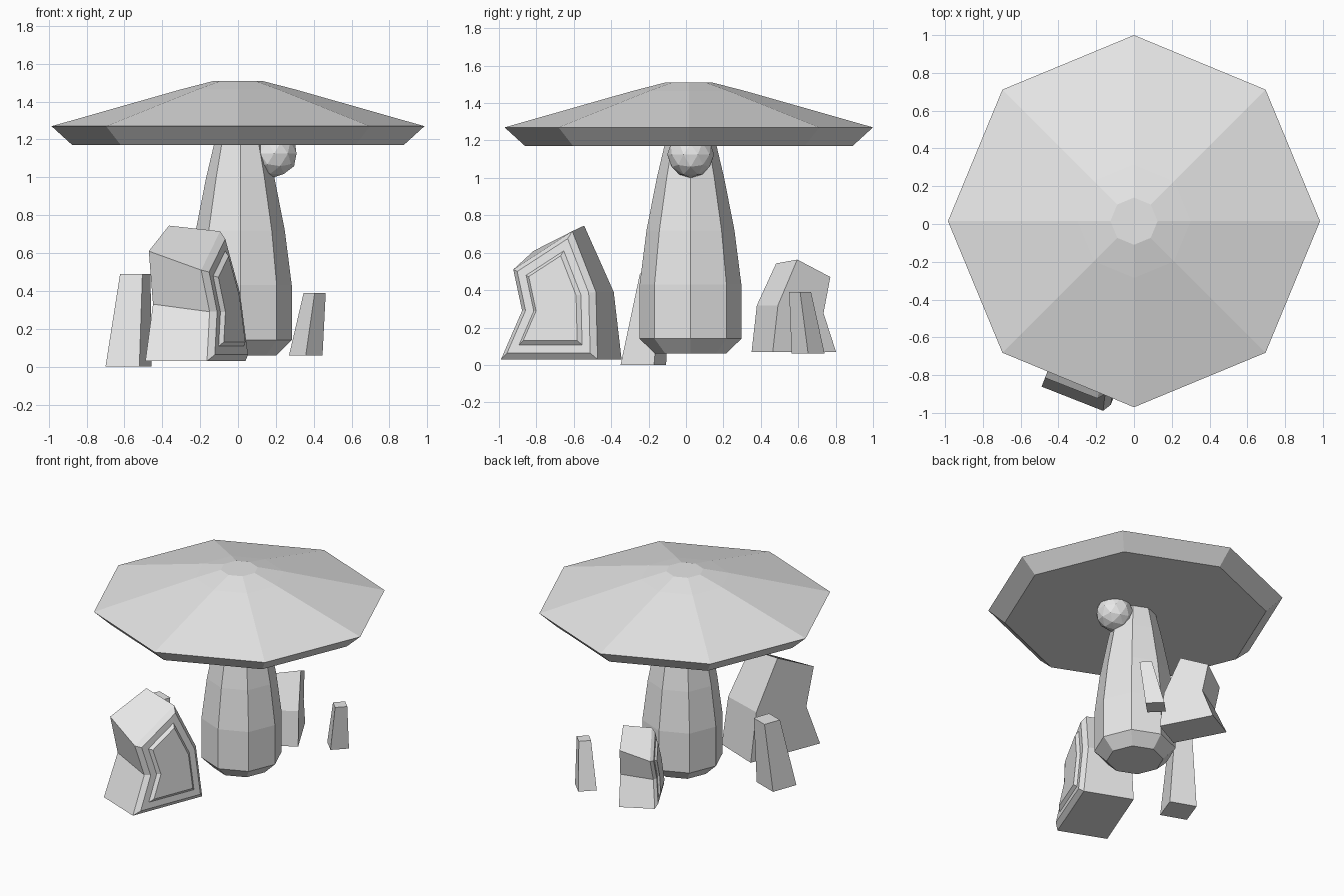
import bpy, bmesh, math
from mathutils import Matrix, Vector

cube = bpy.data.objects.get("Cube")
if cube:
    bpy.data.objects.remove(cube, do_unlink=True)

grey = bpy.data.materials.new("plain_grey")
grey.use_nodes = True
grey.diffuse_color = (0.8, 0.8, 0.8, 1)
grey.node_tree.nodes["Principled BSDF"].inputs["Base Color"].default_value = (0.8, 0.8, 0.8, 1)


def finish(name, bm):
    bmesh.ops.recalc_face_normals(bm, faces=bm.faces[:])
    mesh = bpy.data.meshes.new(name)
    bm.to_mesh(mesh)
    bm.free()
    mesh.materials.append(grey)
    obj = bpy.data.objects.new(name, mesh)
    bpy.context.collection.objects.link(obj)
    return obj


def loft(rings):
    """Skin a list of equal-length point rings and cap both ends."""
    bm = bmesh.new()
    loops = [[bm.verts.new(p) for p in ring] for ring in rings]
    n = len(loops[0])
    for a, b in zip(loops, loops[1:]):
        for i in range(n):
            j = (i + 1) % n
            bm.faces.new((a[i], a[j], b[j], b[i]))
    bm.faces.new(loops[0][::-1])
    end = bm.faces.new(loops[-1])
    bmesh.ops.recalc_face_normals(bm, faces=bm.faces[:])
    return bm, end


def octagon_lathe(name, profile, cx, cy):
    rings = [[(cx + r * math.cos(k * math.pi / 4), cy + r * math.sin(k * math.pi / 4), z)
              for k in range(8)] for r, z in profile]
    return finish(name, loft(rings)[0])


# Mushroom cap and stem
octagon_lathe("cap", [(0.875, 1.17), (0.985, 1.27), (0.30, 1.465), (0.125, 1.51)], 0, 0.015)
octagon_lathe("stem", [(0.19, 0.06), (0.272, 0.14), (0.272, 0.43), (0.235, 0.72),
                       (0.18, 1.0), (0.135, 1.19)], 0.012, 0.024)

# Faceted ball under the cap
bm = bmesh.new()
bmesh.ops.create_icosphere(bm, subdivisions=2, radius=0.125,
                           matrix=Matrix.Translation((0.19, 0.025, 1.125)))
finish("ball", bm)


# Notched rocks: skewed prism with a chamfered, raised panel on one side
def rock(name, x, y, z, angle, scale):
    plain = [(0, 0), (0.11, 0.30), (0.05, 0.58), (0.34, 0.715), (0.51, 0.36), (0.555, 0)]
    panel = [(0, 0), (0.11, 0.26), (0.05, 0.48), (0.38, 0.685), (0.53, 0.36), (0.555, 0)]
    rings = [[(-0.19, v - 0.28, h) for v, h in plain],
             [(0.16 - 0.11 * h, v - 0.28, h) for v, h in panel]]
    bm, face = loft(rings)
    for thickness, depth in ((0.03, 0.03), (0.045, 0), (0.02, 0.02)):
        bmesh.ops.inset_region(bm, faces=[face], thickness=thickness, depth=depth,
                               use_even_offset=True)
    bm.transform(Matrix.Translation((x, y, z)) @ Matrix.Rotation(math.radians(angle), 4, 'Z')
                 @ Matrix.Scale(scale, 4))
    finish(name, bm)


rock("large_rock", -0.21, -0.67, 0.03, -21.5, 1.0)
rock("small_rock", -0.04, 0.57, 0.07, 208, 0.69)


# Leaning tapered posts
def post(name, base, top, width, angle):
    rings = []
    for centre, w in ((base, width), (top, width * 0.66)):
        rings.append([Vector(centre) + Matrix.Rotation(math.radians(angle), 3, 'Z')
                      @ Vector((sx * w / 2, sy * w / 2, 0))
                      for sx, sy in ((-1, -1), (1, -1), (1, 1), (-1, 1))])
    finish(name, loft(rings)[0])


post("left_post", (-0.578, -0.228, 0), (-0.5425, -0.1655, 0.49), 0.19, -20)
post("right_post", (0.358, 0.653, 0.06), (0.405, 0.61, 0.39), 0.125, 45)
